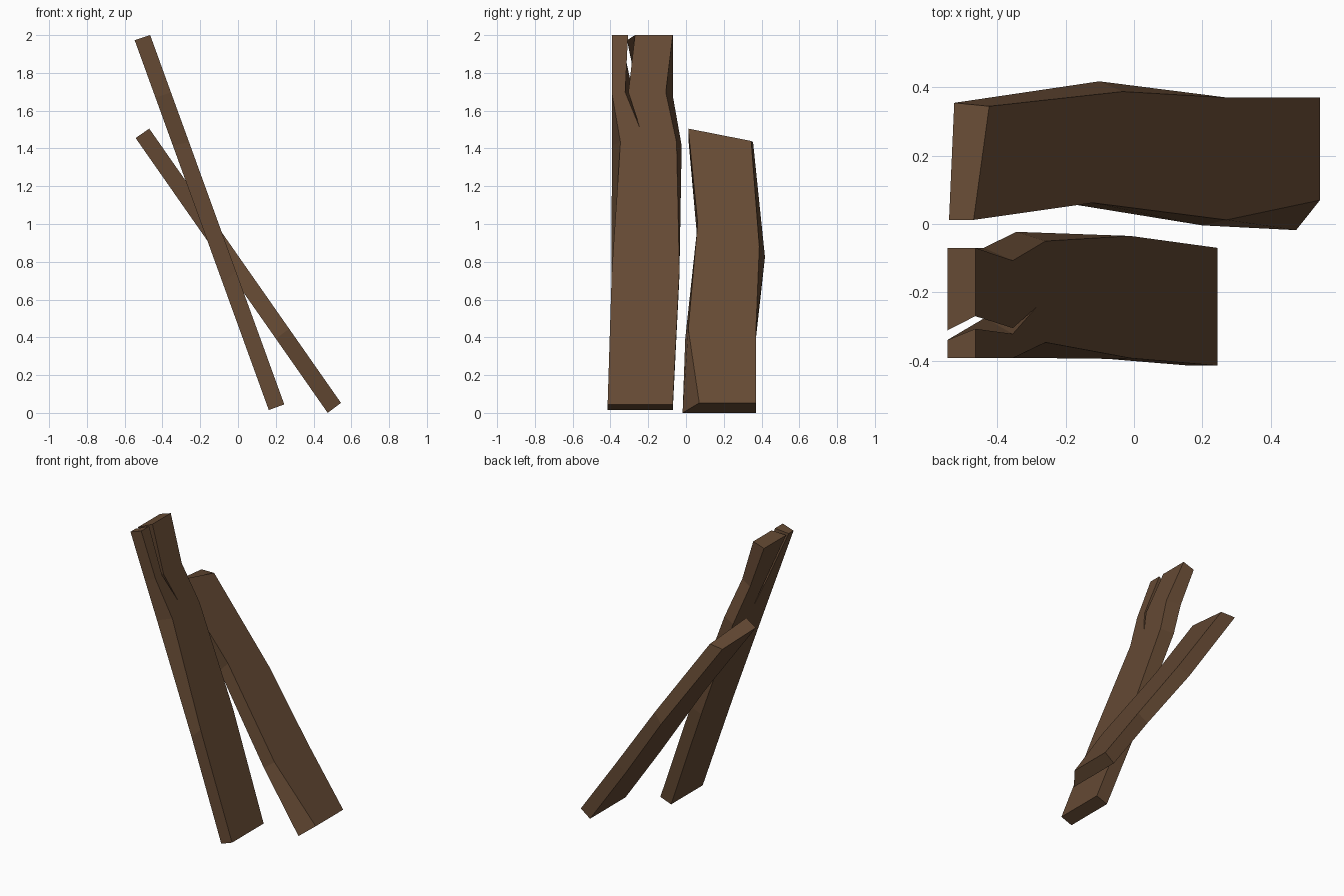
import bpy, bmesh
from mathutils import Vector

if "Cube" in bpy.data.objects:
    bpy.data.objects.remove(bpy.data.objects["Cube"])

wood = bpy.data.materials.new("dark_brown_wood")
wood.diffuse_color = (0.13, 0.068, 0.034, 1)
wood.use_nodes = True
wood.node_tree.nodes["Principled BSDF"].inputs["Base Color"].default_value = wood.diffuse_color


def plank(name, upper, lower, outline):
    """Leaning board. upper / lower are (bottom, top) x,z points of the two broad
    faces; outline rows are (t upper, y upper, t lower, y lower), t along length."""
    bm = bmesh.new()

    def point(line, t, y):
        a, b = (Vector((x, 0, z)) for x, z in line)
        p = a.lerp(b, t)
        p.y = y
        return bm.verts.new(p)

    up = [point(upper, r[0], r[1]) for r in outline]
    lo = [point(lower, r[2], r[3]) for r in outline]
    bm.faces.new(up)
    bm.faces.new(lo[::-1])
    n = len(outline)
    for i in range(n):
        j = (i + 1) % n
        bm.faces.new((up[j], up[i], lo[i], lo[j]))
    bmesh.ops.recalc_face_normals(bm, faces=bm.faces)
    # split the broad faces cleanly around the crack
    bmesh.ops.triangulate(bm, faces=[f for f in bm.faces if len(f.verts) > 4])
    mesh = bpy.data.meshes.new(name)
    bm.to_mesh(mesh)
    bm.free()
    mesh.materials.append(wood)
    obj = bpy.data.objects.new(name, mesh)
    bpy.context.collection.objects.link(obj)
    return obj


# tall front plank with a split top end
plank("tall_split_plank",
      ((0.245, 0.045), (-0.465, 2.0)), ((0.163, 0.015), (-0.547, 1.973)),
      [(0, -0.415, 0, -0.415),
       (0.36, -0.393, 0.34, -0.395),
       (0.71, -0.347, 0.715, -0.392),
       (0.845, -0.393, 0.845, -0.393),
       (1, -0.393, 1, -0.393),
       # crack
       (1, -0.307, 1, -0.34),
       (0.845, -0.322, 0.845, -0.275),
       (0.747, -0.243, 0.747, -0.215),
       (0.845, -0.305, 0.845, -0.25),
       (1, -0.27, 1, -0.312),
       # back edge
       (1, -0.07, 1, -0.07),
       (0.845, -0.107, 0.85, -0.07),
       (0.71, -0.05, 0.715, -0.023),
       (0.36, -0.035, 0.36, -0.035),
       (0, -0.07, 0, -0.07)])

# short back plank with a slanted top end
plank("short_plank",
      ((0.545, 0.053), (-0.47, 1.505)), ((0.475, 0.0), (-0.542, 1.455)),
      [(0, 0.07, 0, -0.018),
       (0.27, 0.012, 0.27, -0.004),
       (0.655, 0.062, 0.645, 0.058),
       (1, 0.012, 1, 0.012),
       (0.955, 0.345, 0.985, 0.355),
       (0.57, 0.388, 0.567, 0.418),
       (0.265, 0.37, 0.27, 0.37),
       (0, 0.37, 0, 0.37)])
